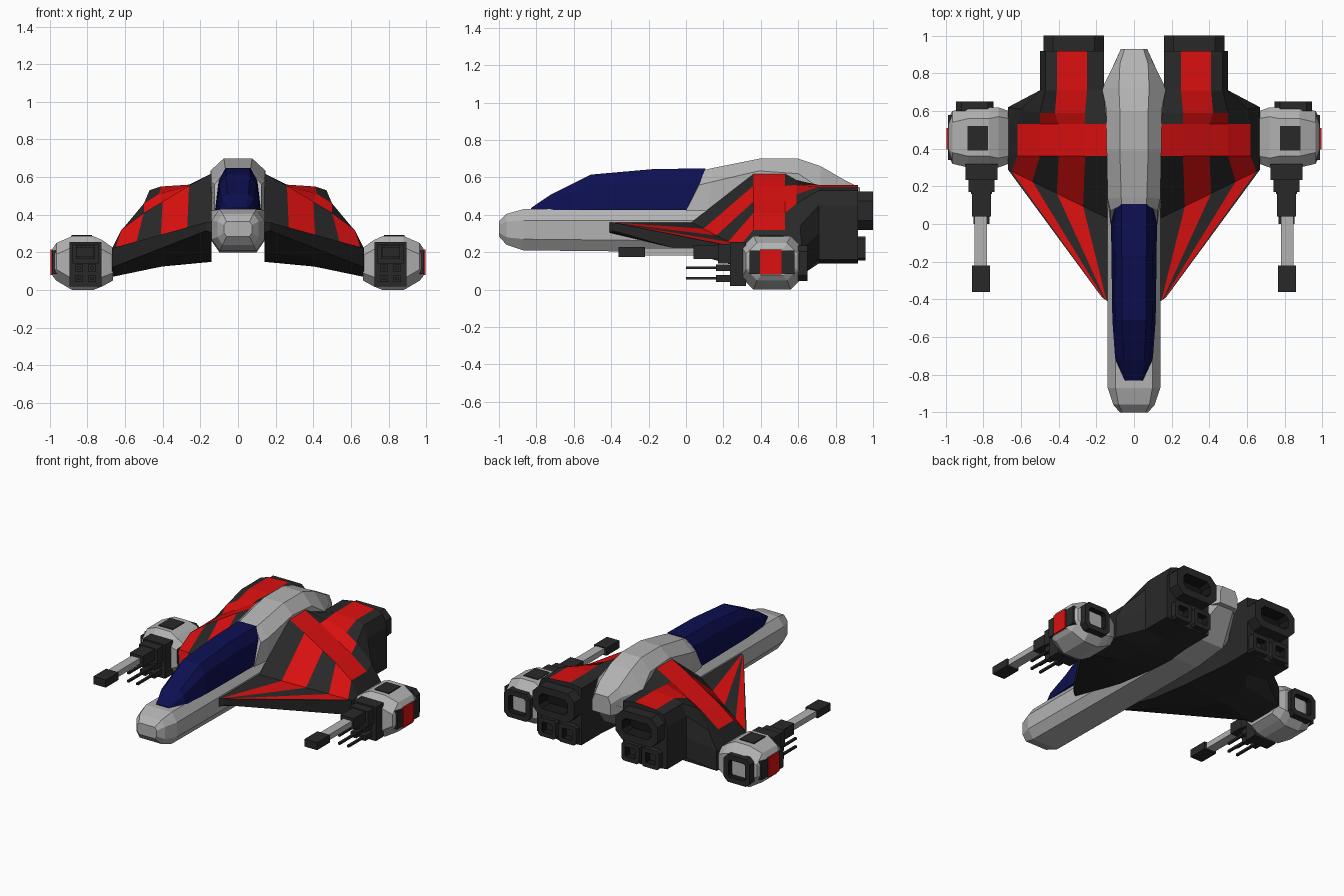
import bpy, bmesh

if "Cube" in bpy.data.objects:
    bpy.data.objects.remove(bpy.data.objects["Cube"])


def material(name, r, g, b):
    m = bpy.data.materials.new(name)
    m.diffuse_color = (r, g, b, 1)
    m.use_nodes = True
    m.node_tree.nodes["Principled BSDF"].inputs["Base Color"].default_value = m.diffuse_color
    return m


DARK = material("dark", .022, .022, .022)
BLACK = material("recess", .008, .008, .008)
RED = material("red", .72, .005, .005)
BLUE = material("glass", .004, .005, .085)
LIGHT = material("light_grey", .45, .45, .45)


def loft(name, rings, mats, mirror=False, paint=None):
    """Skin a list of equal-length rings; paint(row, col) gives the material slot."""
    bm = bmesh.new()
    vs = [[bm.verts.new(p) for p in r] for r in rings]
    n = len(rings[0])
    for i in range(len(rings) - 1):
        for j in range(n):
            k = (j + 1) % n
            f = bm.faces.new((vs[i][j], vs[i][k], vs[i + 1][k], vs[i + 1][j]))
            if paint:
                f.material_index = paint(i, j)
    bm.faces.new(vs[0])
    f = bm.faces.new(vs[-1])
    if paint:
        f.material_index = paint(len(rings) - 1, 0)
    bmesh.ops.recalc_face_normals(bm, faces=bm.faces)
    me = bpy.data.meshes.new(name)
    bm.to_mesh(me)
    bm.free()
    for m in mats:
        me.materials.append(m)
    ob = bpy.data.objects.new(name, me)
    bpy.context.collection.objects.link(ob)
    if mirror:
        ob.modifiers.new("mirror", 'MIRROR')
    return ob


def octagon(u0, u1, v0, v1, cu, cv):
    return [(u0 + cu, v0), (u1 - cu, v0), (u1, v0 + cv), (u1, v1 - cv),
            (u1 - cu, v1), (u0 + cu, v1), (u0, v1 - cv), (u0, v0 + cv)]


def box(name, x0, x1, y0, y1, z0, z1, mat):
    rings = [[(x0, y, z0), (x1, y, z0), (x1, y, z1), (x0, y, z1)] for y in (y0, y1)]
    return loft(name, rings, [mat], True)


def nozzle(name, x0, x1, y0, y1, z0, z1, c, rim, depth):
    """Chamfered block with a recess in its rear face."""
    rings = []
    for y, d in ((y0, 0), (y1, 0), (y1, rim), (y1 - depth, rim * 1.3)):
        k = max(c - d * .5, .004)
        rings.append([(x, y, z) for x, z in
                      octagon(x0 + d, x1 - d, z0 + d, z1 - d, k, k)])
    loft(name, rings, [DARK, BLACK], True, lambda i, j: int(i >= 2))


# Lower fuselage and nose
rings = []
for y, w, z0, z1, c in ((-1, .075, .285, .365, .02), (-.96, .11, .24, .405, .04),
                        (-.87, .14, .21, .43, .06), (.1, .14, .2, .43, .06),
                        (.5, .14, .2, .43, .06), (.72, .165, .25, .45, .06),
                        (.93, .07, .45, .53, .03)):
    rings.append([(x, y, z) for x, z in octagon(-w, w, z0, z1, c * .7, c)])
loft("fuselage", rings, [LIGHT])

# Raised spine behind the cockpit, front edge raked
rings = []
for y0, y1, w, t, zs, z in ((0, .1, .125, .065, .56, .64), (.12, .14, .14, .068, .575, .65),
                            (.39, .39, .145, .075, .635, .70), (.6, .6, .145, .075, .62, .70),
                            (.72, .72, .17, .08, .54, .66), (.85, .85, .105, .075, .53, .585),
                            (.93, .93, .07, .05, .50, .545)):
    ym = y0 + (y1 - y0) * .7
    rings.append([(-w, y0, .42), (-w, ym, zs), (-t, y1, z),
                  (t, y1, z), (w, ym, zs), (w, y0, .42)])
loft("spine", rings, [LIGHT])

# Canopy
rings = []
for y0, y1, w, t, z in ((-.83, -.83, .05, .04, .436), (-.72, -.72, .1, .055, .51),
                        (-.51, -.51, .115, .065, .615), (-.17, -.17, .12, .065, .645),
                        (.01, .105, .122, .067, .648)):
    ym, zm = y0 + (y1 - y0) * .7, .425 + (z - .425) * .7
    m = w * .65 + t * .35
    rings.append([(-w, y0, .425), (-m, ym, zm), (-t, y1, z),
                  (t, y1, z), (m, ym, zm), (w, y0, .425)])
loft("canopy", rings, [BLUE])

# Wing blended into the engine housing: x, y, z across the top, then underside heights
span = (.14, .26, .40, .50, .62, .67)
crest = (.62, .555, .47, .41, .32, .22)
crease = (.14, .27, .41, .54, .65, .67)
house_x = (.16, .25, .41, .47, .50, .50)
house_z = (.545, .56, .55, .53, .45, .3)
rows = [
    ([.14 + .006 * i for i in range(6)], [-.41 + .004 * i for i in range(6)], [.36] * 6,
     (.315, .31, .305)),
    (crease, [.03 + .49 * (x - .14) for x in crease], [.36 - .26 * (x - .14) for x in crease],
     (.12, .165, .2)),
    (span, [.36] * 6, crest, (.07, .125, .16)),
    (span, [.53] * 6, crest, (.07, .125, .15)),
    ((.15, .26, .42, .50, .60, .67), [.59, .59, .59, .59, .61, .62],
     (.585, .56, .51, .46, .34, .22), (.08, .125, .15)),
    (house_x, [.71] * 6, house_z, (.16, .14, .15)),
    (house_x, [.92] * 6, house_z, (.16, .14, .15)),
]
rings = []
for xs, ys, zs, (zo, zm, zi) in rows:
    ring = list(zip(xs, ys, zs))
    ring += [(xs[5], ys[5], zo), ((xs[0] + xs[5]) / 2, (ys[0] + ys[5]) / 2, zm),
             (xs[0], ys[0], zi)]
    rings.append(ring)
stripes = [{1, 3}, {1, 3}, {0, 1, 2, 3}, {1, 2}, {1}, {1}, set()]
loft("wing", rings, [DARK, RED], True, lambda i, j: int(j in stripes[i]))

# Engine nozzles: one large above two small
nozzle("main_nozzle", .16, .48, .90, 1.0, .32, .525, .05, .05, .07)
nozzle("inner_small_nozzle", .175, .31, .90, .96, .155, .285, .015, .03, .05)
nozzle("outer_small_nozzle", .33, .465, .90, .96, .155, .285, .015, .03, .05)

# Wingtip pod, lofted outward
rings = []
for x, y0, y1, z0, z1, c in ((.665, .32, .60, .05, .225, .04), (.72, .30, .62, .02, .265, .05),
                             (.77, .30, .62, 0, .287, .06), (.88, .30, .62, 0, .287, .06),
                             (.965, .32, .60, .05, .25, .06), (.985, .36, .56, .075, .22, .04)):
    rings.append([(x, y, z) for y, z in octagon(y0, y1, z0, z1, c, c)])
loft("wingtip_pod", rings, [LIGHT], True)
box("pod_top_panel", .775, .885, .39, .52, .25, .292, DARK)
box("pod_side_panel", .95, .988, .34, .58, .085, .21, DARK)
box("pod_side_marking", .95, .995, .395, .51, .08, .215, RED)
nozzle("pod_rear_vent", .745, .945, .60, .65, .045, .235, .03, .035, .04)

# Guns on the front of each pod
box("gun_mount", .725, .895, .235, .32, .02, .255, DARK)
box("gun_housing", .74, .88, .17, .25, .14, .245, DARK)
box("gun_sleeve", .76, .86, .04, .18, .165, .24, DARK)
box("gun_barrel", .782, .848, -.23, .06, .183, .222, LIGHT)
box("gun_muzzle", .765, .86, -.36, -.22, .175, .228, DARK)
for n, z in (("upper", .117), ("lower", .06)):
    for s, x in (("inner", .775), ("outer", .845)):
        box(f"{n}_{s}_cannon_base", x - .022, x + .022, .16, .25, z - .018, z + .018, DARK)
        box(f"{n}_{s}_cannon", x - .008, x + .008, 0, .18, z - .007, z + .007, DARK)
